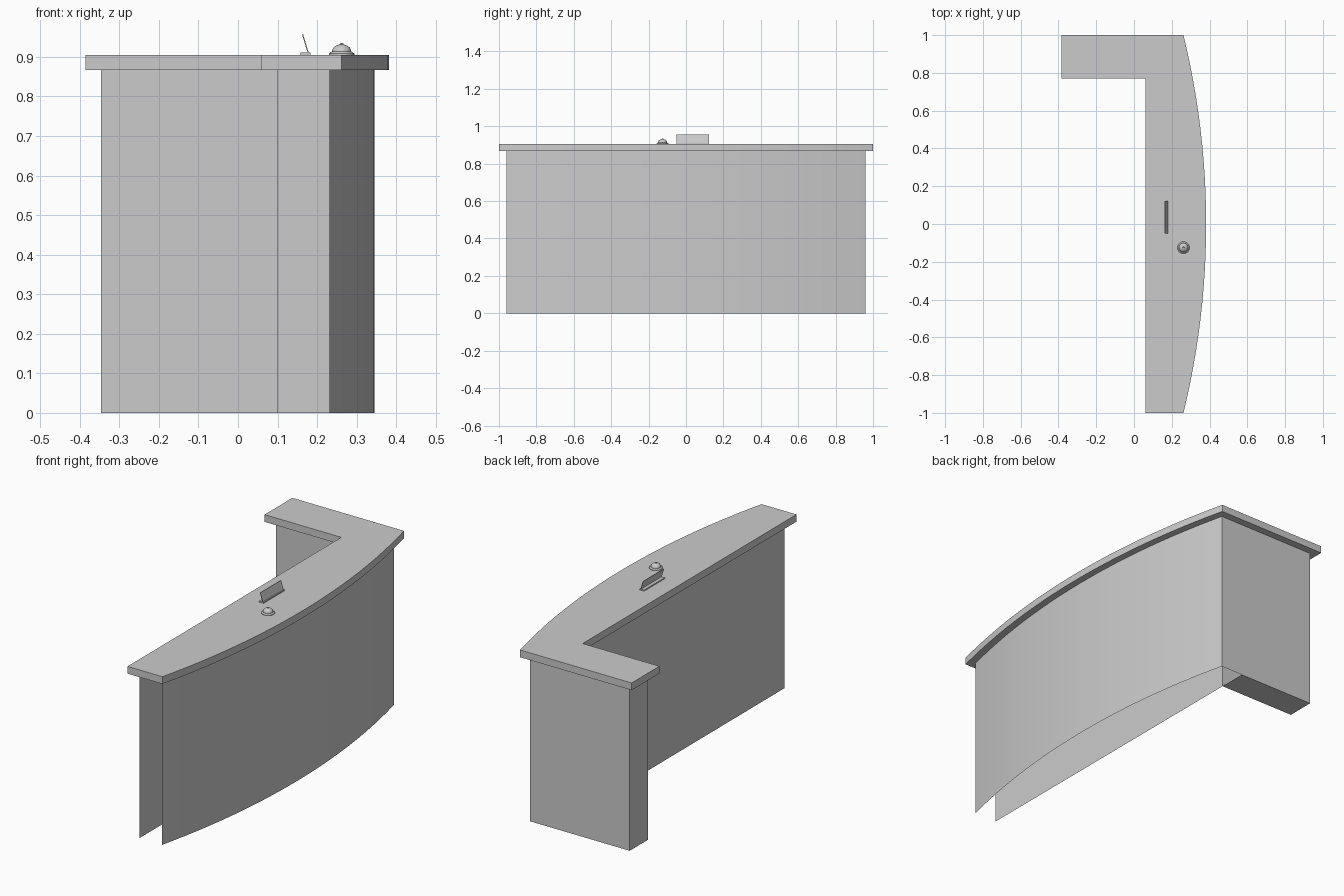
import bpy, bmesh, math

if "Cube" in bpy.data.objects:
    bpy.data.objects.remove(bpy.data.objects["Cube"])


def finish(name, bm, smooth=False):
    bmesh.ops.recalc_face_normals(bm, faces=bm.faces)
    me = bpy.data.meshes.new(name)
    bm.to_mesh(me)
    bm.free()
    ob = bpy.data.objects.new(name, me)
    bpy.context.collection.objects.link(ob)
    if smooth:
        bpy.context.view_layer.objects.active = ob
        ob.select_set(True)
        bpy.ops.object.shade_smooth_by_angle(angle=math.radians(35))
        ob.select_set(False)
    return ob


def bow(x_end, x_mid, half, n=24):
    """Circular arc from (x_end, half) through (x_mid, 0) to (x_end, -half)."""
    sag = x_mid - x_end
    r = (half * half + sag * sag) / (2 * sag)
    a = math.asin(half / r)
    return [(x_mid - r + r * math.cos(a - 2 * a * i / n), r * math.sin(a - 2 * a * i / n))
            for i in range(n + 1)]


def prism(name, pts, offset):
    """Closed outline of 3D points extruded into a solid."""
    bm = bmesh.new()
    face = bm.faces.new([bm.verts.new(p) for p in pts])
    ext = bmesh.ops.extrude_face_region(bm, geom=[face], use_keep_orig=True)
    bmesh.ops.translate(bm, vec=offset,
                        verts=[v for v in ext["geom"] if isinstance(v, bmesh.types.BMVert)])
    return finish(name, bm, True)


TOP, UNDER = 0.905, 0.867

# Countertop: L-shaped slab with a bowed front edge
outline = [(0.06, -1), (0.06, 0.77), (-0.385, 0.77), (-0.385, 1)] + bow(0.262, 0.382, 1.0)
prism("countertop", [(x, y, UNDER) for x, y in outline], (0, 0, TOP - UNDER))

# Cabinet walls: a single folded sheet, open at the near end
path = [(0.1, -0.96), (0.1, 0.81), (-0.346, 0.81), (-0.346, 0.96)] + bow(0.231, 0.345, 0.96)
bm = bmesh.new()
low = [bm.verts.new((x, y, 0)) for x, y in path]
high = [bm.verts.new((x, y, UNDER)) for x, y in path]
for i in range(len(path) - 1):
    bm.faces.new((low[i], low[i + 1], high[i + 1], high[i]))
finish("cabinet_walls", bm, True)

# Floor panel closing the return wing
bm = bmesh.new()
bm.faces.new([bm.verts.new(p) for p in
              [(-0.346, 0.81, 0), (-0.346, 0.96, 0), (0.1, 0.96, 0), (0.1, 0.81, 0)]])
finish("wing_floor", bm)

# Desk sign: flat foot and a leaning plate
for name, prof in (
        ("sign_foot", [(0.158, TOP), (0.183, TOP), (0.183, 0.911), (0.158, 0.911)]),
        ("sign_plate", [(0.176, 0.910), (0.179, 0.910), (0.165, 0.956), (0.162, 0.956)])):
    prism(name, [(x, -0.05, z) for x, z in prof], (0, 0.172, 0))

# Service bell: lathed base, dome and button
profile = [(0.032, 0), (0.032, 0.003), (0.026, 0.008), (0.024, 0.008), (0.0235, 0.013),
           (0.020, 0.019), (0.014, 0.0235), (0.005, 0.0265), (0.004, 0.029), (0, 0.030)]
bm = bmesh.new()
vs = [bm.verts.new((0.262 + r, -0.125, TOP + z)) for r, z in profile]
edges = [bm.edges.new(pair) for pair in zip(vs, vs[1:])]
bmesh.ops.spin(bm, geom=vs + edges, cent=(0.262, -0.125, 0), axis=(0, 0, 1),
               angle=2 * math.pi, steps=24, use_merge=True)
bmesh.ops.remove_doubles(bm, verts=bm.verts, dist=1e-5)
finish("service_bell", bm, True)
